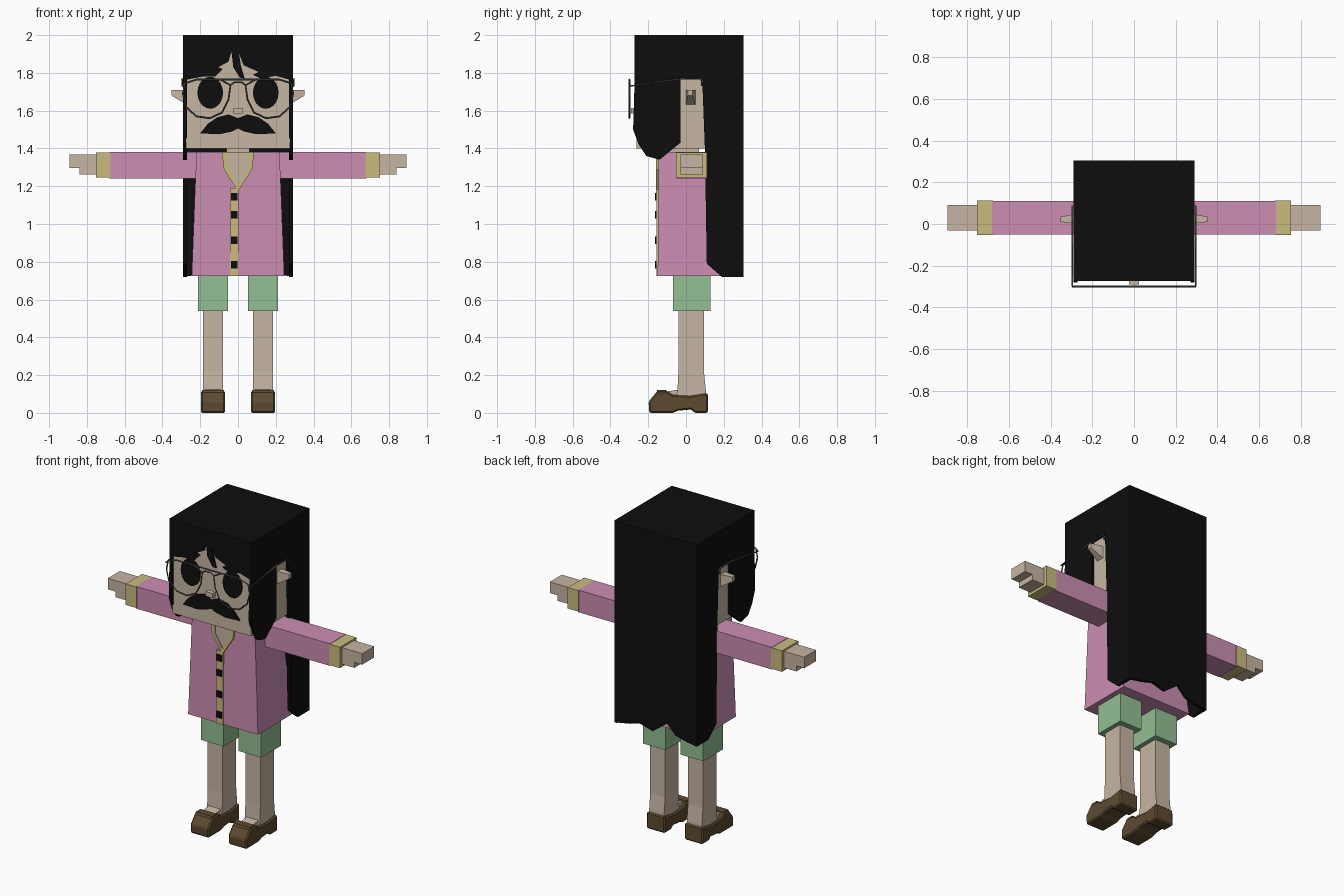
import bpy, bmesh, math

cube = bpy.data.objects.get("Cube")
if cube:
    bpy.data.objects.remove(cube, do_unlink=True)


def material(name, r, g, b):
    lin = [(c / 255 / 12.92) if c < 11 else ((c / 255 + 0.055) / 1.055) ** 2.4 for c in (r, g, b)]
    m = bpy.data.materials.new(name)
    m.use_nodes = True
    m.diffuse_color = (*lin, 1)
    bsdf = m.node_tree.nodes["Principled BSDF"]
    bsdf.inputs["Base Color"].default_value = (*lin, 1)
    bsdf.inputs["Roughness"].default_value = 0.9
    return m


PINK = material("pink_cloth", 204, 141, 178)
SKIN = material("skin", 199, 182, 163)
TRIM = material("yellow_trim", 201, 188, 127)
GREEN = material("green_cloth", 147, 191, 147)
BROWN = material("brown_leather", 92, 74, 48)
BLACK = material("black_hair", 13, 13, 13)
GREY = material("grey_wire", 78, 84, 84)


def loft(name, rings, mat):
    """Closed solid through rings that share a point count."""
    bm = bmesh.new()
    loops = [[bm.verts.new(p) for p in ring] for ring in rings]
    n = len(loops[0])
    bm.faces.new(loops[0])
    bm.faces.new(loops[-1])
    for a, b in zip(loops, loops[1:]):
        for i in range(n):
            bm.faces.new((a[i], a[(i + 1) % n], b[(i + 1) % n], b[i]))
    bmesh.ops.recalc_face_normals(bm, faces=bm.faces)
    mesh = bpy.data.meshes.new(name)
    bm.to_mesh(mesh)
    bm.free()
    mesh.materials.append(mat)
    ob = bpy.data.objects.new(name, mesh)
    bpy.context.collection.objects.link(ob)
    return ob


def prism(name, pts, axis, lo, hi, mat):
    """Extrude a 2D outline along x (points y, z) or y (points x, z)."""
    put = (lambda p, d: (d, *p)) if axis == "x" else (lambda p, d: (p[0], d, p[1]))
    return loft(name, [[put(p, d) for p in pts] for d in (lo, hi)], mat)


def rect(x0, x1, y0, y1, z):
    return [(x0, y0, z), (x1, y0, z), (x1, y1, z), (x0, y1, z)]


def box(name, x, y, z, mat):
    return loft(name, [rect(*x, *y, h) for h in z], mat)


def wire(name, pts, closed=False):
    cu = bpy.data.curves.new(name, "CURVE")
    cu.dimensions = "3D"
    cu.bevel_depth = 0.005
    cu.bevel_resolution = 0
    sp = cu.splines.new("POLY")
    sp.points.add(len(pts) - 1)
    for p, co in zip(sp.points, pts):
        p.co = (*co, 1)
    sp.use_cyclic_u = closed
    cu.materials.append(GREY)
    ob = bpy.data.objects.new(name, cu)
    bpy.context.collection.objects.link(ob)


def mirrored(pts):
    """Right half outline, top to bottom, completed on the other side."""
    return pts + [(-x, z) for x, z in reversed(pts) if x > 0]


# Head, neck and nose
box("head", (-0.275, 0.275), (-0.262, 0.27), (1.4, 1.94), SKIN)
box("neck", (-0.06, 0.06), (-0.13, 0.07), (1.3, 1.41), SKIN)
box("nose", (-0.025, 0.025), (-0.29, -0.26), (1.585, 1.615), SKIN)

# Hair cap, fringe and long back sheet
box("hair_cap", (-0.29, 0.29), (-0.256, 0.305), (1.77, 2.0), BLACK)
fringe = [(-0.29, 2), (-0.29, 1.7), (-0.27, 1.765), (-0.19, 1.78), (-0.12, 1.78), (-0.08, 1.82),
          (-0.105, 1.83), (-0.05, 1.86), (-0.035, 1.915), (-0.025, 1.83), (0.01, 1.775),
          (0.035, 1.77), (0.015, 1.84), (0.005, 1.905), (0.03, 1.84), (0.11, 1.805),
          (0.08, 1.79), (0.12, 1.77), (0.2, 1.785), (0.27, 1.765), (0.29, 1.7), (0.29, 2)]
prism("fringe", fringe, "y", -0.272, -0.255, BLACK)
back = [(-0.29, 1.8), (-0.29, 0.72), (-0.22, 0.73), (-0.14, 0.75), (-0.08, 0.81), (0.02, 0.735),
        (0.11, 0.76), (0.18, 0.74), (0.29, 0.72), (0.29, 1.8)]
prism("hair_back", back, "y", 0.285, 0.305, BLACK)

# Painted face
moustache = [(0, 1.56), (0.05, 1.58), (0.11, 1.565), (0.16, 1.53), (0.2, 1.48), (0.1, 1.475),
             (0.03, 1.49), (0, 1.505)]
prism("moustache", mirrored(moustache), "y", -0.27, -0.26, BLACK)

# Coat with open neck, trim and buttons
loft("coat", [rect(-0.245, 0.245, -0.15, 0.2, 0.725), rect(-0.22, 0.22, -0.145, 0.11, 1.38)], PINK)
prism("chest", mirrored([(0.08, 1.381), (0.06, 1.29), (0, 1.18)]), "y", -0.152, -0.14, SKIN)
for s in (1, -1):
    collar = [(0.055, 1.381), (0.085, 1.381), (0.075, 1.29), (-0.005, 1.165), (-0.005, 1.2), (0.05, 1.29)]
    prism("collar_" + ("left" if s > 0 else "right"), [(s * x, z) for x, z in collar],
          "y", -0.158, -0.14, TRIM)
box("placket", (-0.043, 0.003), (-0.157, -0.14), (0.725, 1.19), TRIM)
for i, z in enumerate((0.785, 0.915, 1.05, 1.145)):
    box(f"button_{i + 1}", (-0.037, -0.003), (-0.164, -0.15), (z - 0.02, z + 0.02), BLACK)

# Paired parts
for s, side in ((1, "left"), (-1, "right")):
    def pair(x0, x1):
        return (s * x0, s * x1)

    # Side locks in front of and behind the ear
    lock = [(-0.271, 1.79), (-0.28, 1.5), (-0.25, 1.42), (-0.21, 1.36), (-0.14, 1.34),
            (-0.03, 1.43), (-0.03, 1.79)]
    prism("front_lock_" + side, lock, "x", s * 0.27, s * 0.29, BLACK)
    sheet = [(0.085, 1.79), (0.1, 1.4), (0.11, 0.79), (0.19, 0.72), (0.305, 0.72), (0.305, 1.79)]
    prism("hair_side_" + side, sheet, "x", s * 0.27, s * 0.29, BLACK)

    # Ear
    loft("ear_" + side, [
        [(s * 0.27, y, z) for y, z in ((0, 1.63), (0.05, 1.63), (0.05, 1.71), (0, 1.71))],
        [(s * 0.352, y, z) for y, z in ((0.01, 1.68), (0.035, 1.68), (0.035, 1.71), (0.01, 1.71))]], SKIN)

    # Eye
    eye = [(s * 0.147 + 0.068 * math.cos(t), 1.695 + 0.085 * math.sin(t))
           for t in (i * math.tau / 20 for i in range(20))]
    prism("eye_" + side, eye, "y", -0.268, -0.26, BLACK)

    # Spectacles
    lens = [(0.28, 1.745), (0.22, 1.765), (0.095, 1.765), (0.04, 1.735), (0.05, 1.66), (0.085, 1.59),
            (0.15, 1.56), (0.22, 1.57), (0.275, 1.62), (0.292, 1.69)]
    wire("lens_rim_" + side, [(s * x, -0.3, z) for x, z in lens], True)
    wire("temple_" + side, [(s * 0.28, -0.3, 1.745), (s * 0.295, -0.3, 1.73), (s * 0.295, -0.03, 1.768),
                            (s * 0.295, 0.08, 1.768), (s * 0.295, 0.085, 1.73)])

    # Sleeve, cuff and hand
    box("sleeve_" + side, pair(0.18, 0.68), (-0.05, 0.11), (1.24, 1.38), PINK)
    box("cuff_" + side, pair(0.675, 0.752), (-0.052, 0.112), (1.245, 1.378), TRIM)
    box("palm_" + side, pair(0.74, 0.838), (-0.03, 0.09), (1.262, 1.367), SKIN)
    box("fingers_" + side, pair(0.83, 0.893), (-0.03, 0.09), (1.297, 1.367), SKIN)

    # Shorts and leg
    box("shorts_" + side, pair(0.052, 0.212), (-0.07, 0.13), (0.54, 0.78), GREEN)
    loft("leg_" + side, [rect(*pair(0.08, 0.185), y0, y1, z) for y0, y1, z in
                         ((-0.06, 0.105, 0.07), (-0.045, 0.105, 0.12), (-0.04, 0.095, 0.22),
                          (-0.04, 0.095, 0.56))], SKIN)

    # Foot and shoe
    prism("instep_" + side, [(-0.11, 0.08), (-0.11, 0.112), (-0.03, 0.125), (-0.03, 0.08)],
          "x", s * 0.09, s * 0.175, SKIN)
    profile = [(-0.195, 0), (-0.198, 0.06), (-0.155, 0.112), (-0.1, 0.116), (-0.07, 0.095), (0.02, 0.09),
               (0.115, 0.105), (0.117, 0), (0.045, 0), (0.03, 0.018), (-0.04, 0.012), (-0.07, 0)]
    shoe = prism("shoe_" + side, profile, "x", s * 0.068, s * 0.197, BROWN)
    bevel = shoe.modifiers.new("soft_edges", "BEVEL")
    bevel.width = 0.008
    bevel.segments = 1
    prism("shoe_strap_" + side, [(-0.165, 0.09), (-0.152, 0.121), (-0.105, 0.121), (-0.09, 0.09)],
          "x", s * 0.075, s * 0.19, BROWN)

# Spectacle bridge
wire("bridge", [(-0.04, -0.3, 1.735), (-0.02, -0.3, 1.75), (0.02, -0.3, 1.75), (0.04, -0.3, 1.735)])
wire("top_bar", [(-0.095, -0.3, 1.765), (0.095, -0.3, 1.765)])
